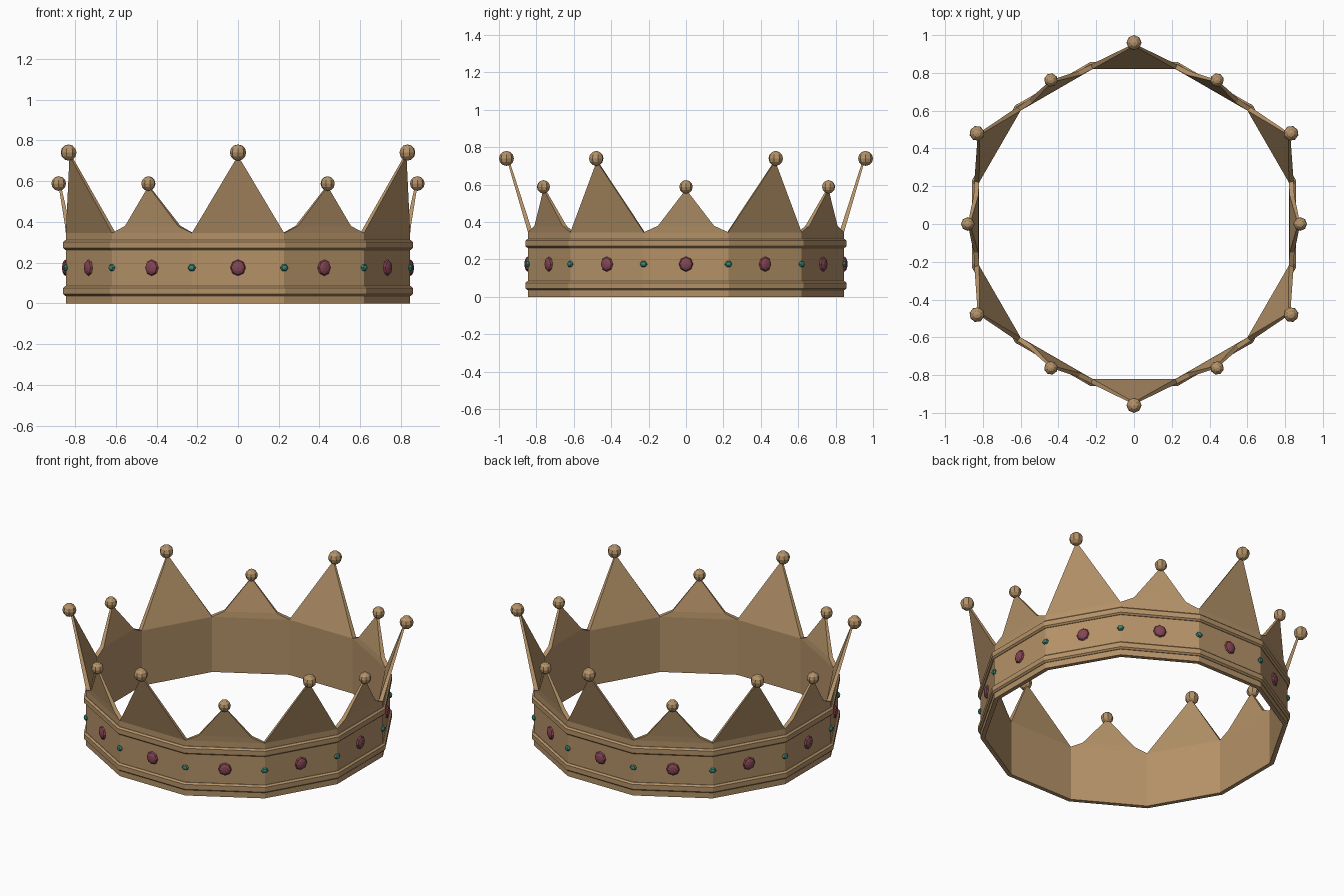
import bpy, bmesh, math
from mathutils import Vector, Matrix

if "Cube" in bpy.data.objects:
    bpy.data.objects.remove(bpy.data.objects["Cube"])

N = 12
APO_OUT, APO_IN = 0.845, 0.82
TAN, COS = math.tan(math.pi / N), math.cos(math.pi / N)


def material(name, color):
    m = bpy.data.materials.new(name)
    m.diffuse_color = (*color, 1)
    m.use_nodes = True
    m.node_tree.nodes["Principled BSDF"].inputs["Base Color"].default_value = m.diffuse_color
    return m


GOLD = material("gold", (0.46, 0.29, 0.14))
RED = material("red_gem", (0.23, 0.06, 0.09))
GREEN = material("green_gem", (0.04, 0.25, 0.19))


def finish(name, bm, mat):
    bmesh.ops.remove_doubles(bm, verts=bm.verts, dist=1e-5)
    bmesh.ops.recalc_face_normals(bm, faces=bm.faces)
    me = bpy.data.meshes.new(name)
    bm.to_mesh(me)
    bm.free()
    me.materials.append(mat)
    ob = bpy.data.objects.new(name, me)
    bpy.context.collection.objects.link(ob)
    return ob


def side_angle(i):
    return -math.pi / 2 + i * 2 * math.pi / N


# Band with one leaning point per side, tall and short alternating
bm = bmesh.new()
for i in range(N):
    rot = Matrix.Rotation(side_angle(i), 4, 'Z')
    skins = []
    for apo, inset in ((APO_OUT, 0), (APO_IN, 0.012)):
        h = apo * TAN
        pts = [(apo, -h, 0), (apo, h, 0), (apo, h, 0.345)]
        if i % 2 == 0:
            pts += [(0.955 - inset, 0, 0.725)]
        else:
            pts += [(apo + 0.004, 0.15, 0.38), (0.88 - inset, 0, 0.575),
                    (apo + 0.004, -0.15, 0.38)]
        pts += [(apo, -h, 0.345)]
        v = [bm.verts.new(rot @ Vector(p)) for p in pts]
        bm.faces.new((v[0], v[1], v[2], v[-1]))
        if i % 2 == 0:
            bm.faces.new(v[2:])
        else:
            bm.faces.new((v[2], v[3], v[5], v[6]))
            bm.faces.new((v[3], v[4], v[5]))
        skins.append(v)
    o, n = skins
    for k in range(len(o)):
        j = (k + 1) % len(o)
        if k not in (1, len(o) - 1):      # skip the seams between sides
            bm.faces.new((o[k], o[j], n[j], n[k]))
finish("crown_band", bm, GOLD)


# Raised rims: a bevelled section carried around the twelve sides
def rim(name, z):
    section = [(0.838, -0.024), (0.848, -0.024), (0.858, -0.015),
               (0.858, 0.015), (0.848, 0.024), (0.838, 0.024)]
    bm = bmesh.new()
    rings = []
    for i in range(N):
        a = side_angle(i + 0.5)
        rings.append([bm.verts.new((r / COS * math.cos(a), r / COS * math.sin(a), z + dz))
                      for r, dz in section])
    for i in range(N):
        a, b = rings[i], rings[(i + 1) % N]
        for k in range(len(section)):
            j = (k + 1) % len(section)
            bm.faces.new((a[k], b[k], b[j], a[j]))
    finish(name, bm, GOLD)


rim("lower_rim", 0.06)
rim("upper_rim", 0.286)


# Faceted spheres, scaled (radial, sideways, vertical)
def bead(name, angle, r, z, size, mat, axis_out=False, seg=8, rings=6):
    bm = bmesh.new()
    bmesh.ops.create_uvsphere(bm, u_segments=seg, v_segments=rings, radius=1)
    m = (Matrix.Rotation(angle, 4, 'Z') @ Matrix.Translation((r, 0, z))
         @ Matrix.Diagonal((*size, 1)))
    if axis_out:
        m = m @ Matrix.Rotation(math.pi / 2, 4, 'Y')
    bmesh.ops.transform(bm, matrix=m, verts=bm.verts)
    finish(name, bm, mat)


for i in range(N):
    a = side_angle(i)
    if i % 2 == 0:
        bead(f"tall_tip_ball_{i}", a, 0.96, 0.74, (0.04,) * 3, GOLD)
    else:
        bead(f"short_tip_ball_{i}", a, 0.88, 0.588, (0.036,) * 3, GOLD)
    bead(f"red_gem_{i}", a, 0.846, 0.175, (0.018, 0.038, 0.04), RED, True)
    bead(f"green_gem_{i}", side_angle(i + 0.5), APO_OUT / COS, 0.175,
         (0.014, 0.021, 0.018), GREEN, True, 6, 4)
